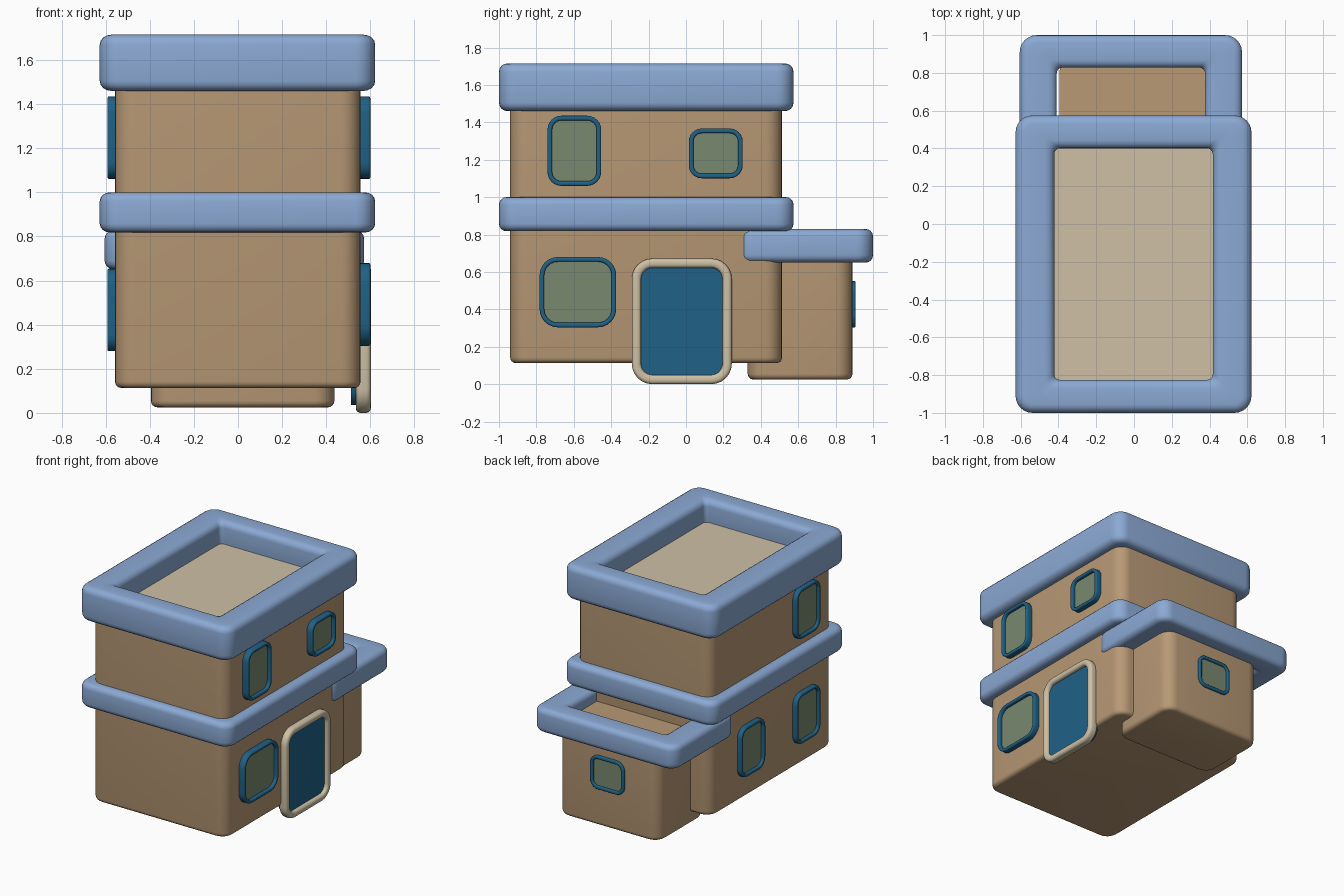
import bpy, bmesh, math
from mathutils import Vector

if "Cube" in bpy.data.objects:
    bpy.data.objects.remove(bpy.data.objects["Cube"])


def material(name, rgb):
    m = bpy.data.materials.new(name)
    m.diffuse_color = (*rgb, 1)
    m.use_nodes = True
    m.node_tree.nodes["Principled BSDF"].inputs["Base Color"].default_value = m.diffuse_color
    return m


WALL = material("tan_wall", (0.48, 0.32, 0.18))
TRIM = material("blue_trim", (0.26, 0.40, 0.66))
FRAME = material("dark_blue", (0.014, 0.12, 0.24))
GLASS = material("green_glass", (0.19, 0.25, 0.16))
CREAM = material("cream", (0.62, 0.53, 0.38))

# Directions of the (u, v, w) axes; w is the extrusion direction
UP = ((1, 0, 0), (0, 1, 0), (0, 0, 1))
RIGHT = ((0, 1, 0), (0, 0, 1), (1, 0, 0))
LEFT = ((0, -1, 0), (0, 0, 1), (-1, 0, 0))
BACK = ((-1, 0, 0), (0, 0, 1), (0, 1, 0))


def rounded_rect(u0, u1, v0, v1, r, n=6):
    pts = []
    corners = ((u1 - r, v1 - r), (u0 + r, v1 - r), (u0 + r, v0 + r), (u1 - r, v0 + r))
    for k, (cu, cv) in enumerate(corners):
        for i in range(n + 1):
            a = math.pi / 2 * (k + i / n)
            pts.append((cu + r * math.cos(a), cv + r * math.sin(a)))
    return pts


def arc(cx, cy, r, start, n=4):
    return [(cx + r * math.cos(math.radians(start + 90 * i / n)),
             cy + r * math.sin(math.radians(start + 90 * i / n))) for i in range(n + 1)]


def loft(name, rect, r, profile, mat, axes, closed):
    """Sweep a profile of (inset u, inset v, w) around a rounded rectangle."""
    U, V, W = (Vector(a) for a in axes)
    u0, u1, v0, v1 = rect
    bm = bmesh.new()
    loops = []
    for iu, iv, w in profile:
        rad = max(r - min(iu, iv), 0.03)
        pts = rounded_rect(u0 + iu, u1 - iu, v0 + iv, v1 - iv, rad)
        loops.append([bm.verts.new(U * u + V * v + W * w) for u, v in pts])
    pairs = list(zip(loops, loops[1:]))
    if closed:
        pairs.append((loops[-1], loops[0]))
    else:
        bm.faces.new(loops[0])
        bm.faces.new(loops[-1])
    for a, b in pairs:
        for i in range(len(a)):
            j = (i + 1) % len(a)
            bm.faces.new((a[i], a[j], b[j], b[i]))
    bmesh.ops.recalc_face_normals(bm, faces=bm.faces)
    me = bpy.data.meshes.new(name)
    bm.to_mesh(me)
    bm.free()
    ob = bpy.data.objects.new(name, me)
    bpy.context.collection.objects.link(ob)
    me.materials.append(mat)
    bpy.ops.object.select_all(action='DESELECT')
    ob.select_set(True)
    bpy.context.view_layer.objects.active = ob
    bpy.ops.object.shade_smooth_by_angle(angle=math.radians(35))
    return ob


def slab(name, rect, r, w0, w1, mat, axes=UP, f=0.0):
    low = [(x, x, y) for x, y in arc(f, w0 + f, f, 270)[::-1]] if f else [(0, 0, w0)]
    if f:
        low = [(f - f * math.cos(a), f - f * math.cos(a), w0 + f - f * math.sin(a))
               for a in (math.pi / 2 * (1 - i / 4) for i in range(5))]
    return loft(name, rect, r, low + [(0, 0, w1)], mat, axes, False)


def ring(name, rect, r, border, w0, w1, mat, f, axes=UP):
    bu, bv = border
    m = min(bu, bv)
    prof = (arc(f, w0 + f, f, 180) + arc(m - f, w0 + f, f, 270)
            + arc(m - f, w1 - f, f, 0) + arc(f, w1 - f, f, 90))
    prof = [(x * bu / m, x * bv / m, w) for x, w in prof]
    return loft(name, rect, r, prof, mat, axes, True)


def window(name, axes, cu, cv, wu, wv, w0, w1):
    rect = (cu - wu / 2, cu + wu / 2, cv - wv / 2, cv + wv / 2)
    r = min(wu, wv) * 0.26
    ring(name + "_frame", rect, r, (0.025, 0.025), w0, w1, FRAME, 0.009, axes)
    g = 0.012
    slab(name + "_glass", (rect[0] + g, rect[1] - g, rect[2] + g, rect[3] - g),
         r - g, w0, w0 + (w1 - w0) * 0.6, GLASS, axes)


# Main block, its floor band, parapet and roof deck
slab("main_walls", (-0.558, 0.556, -0.94, 0.513), 0.09, 0.113, 1.52, WALL, f=0.03)
slab("roof_deck", (-0.53, 0.53, -0.91, 0.49), 0.05, 1.515, 1.55, CREAM)
MAIN = (-0.627, 0.622, -1.0, 0.575)
ring("floor_band", MAIN, 0.09, (0.205, 0.175), 0.818, 1.0, TRIM, 0.04)
ring("main_parapet", MAIN, 0.09, (0.205, 0.175), 1.46, 1.715, TRIM, 0.045)

# Rear extension
slab("extension_walls", (-0.395, 0.437, 0.33, 0.89), 0.09, 0.025, 0.735, WALL, f=0.03)
ring("extension_parapet", (-0.605, 0.572, 0.27, 1.0), 0.09, (0.196, 0.172),
     0.65, 0.83, TRIM, 0.04)

# Door on the right side
ring("door_frame", (-0.29, 0.245, 0.0, 0.672), 0.11, (0.05, 0.05), 0.535, 0.602,
     CREAM, 0.02, RIGHT)
slab("door_panel", (-0.26, 0.215, 0.035, 0.645), 0.08, 0.513, 0.575, FRAME, RIGHT)

# Windows: side, centre u, centre v, width, height
for name, cu, cv, wu, wv in (("right_lower_window", -0.578, 0.492, 0.41, 0.376),
                             ("right_upper_window_front", -0.597, 1.248, 0.287, 0.375),
                             ("right_upper_window_rear", 0.159, 1.234, 0.288, 0.266)):
    window(name, RIGHT, cu, cv, wu, wv, 0.54, 0.60)
for name, y, z in (("left_lower_window_front", -0.6, 0.467),
                   ("left_lower_window_rear", 0.05, 0.467),
                   ("left_upper_window", -0.6, 1.248)):
    window(name, LEFT, -y, z, 0.287, 0.375, 0.54, 0.592)
window("extension_window", BACK, -0.02, 0.427, 0.28, 0.25, 0.87, 0.907)
